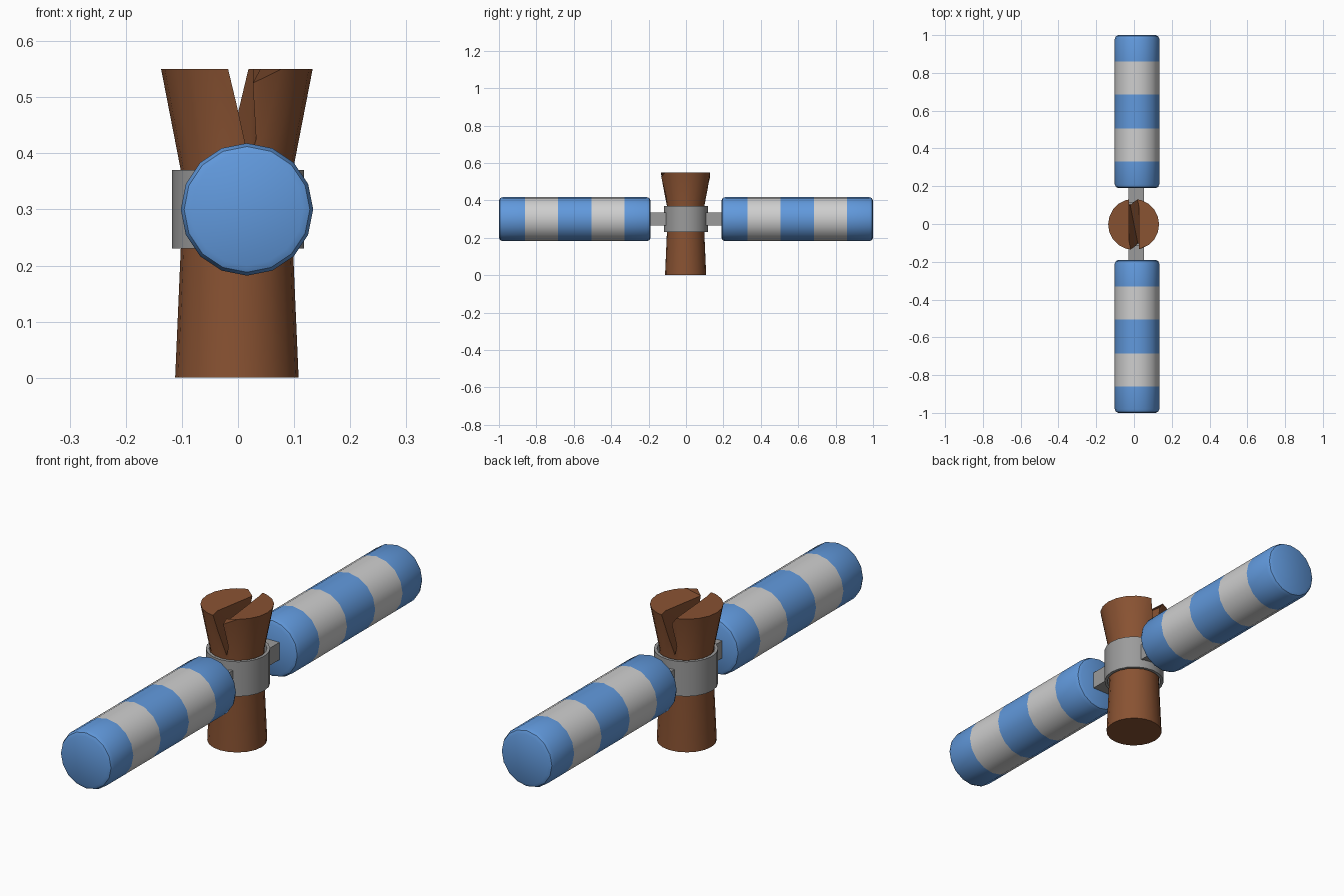
import bpy, bmesh, math
from mathutils import Matrix

if "Cube" in bpy.data.objects:
    bpy.data.objects.remove(bpy.data.objects["Cube"])


def mat(name, rgb):
    m = bpy.data.materials.new(name)
    m.diffuse_color = (*rgb, 1)
    m.use_nodes = True
    m.node_tree.nodes["Principled BSDF"].inputs["Base Color"].default_value = m.diffuse_color
    return m


BLUE = mat("blue", (0.12, 0.32, 0.72))
WHITE = mat("pale grey", (0.62, 0.62, 0.62))
GREY = mat("metal grey", (0.33, 0.33, 0.33))
BROWN = mat("bark brown", (0.25, 0.085, 0.032))


def make(name, bm, mats, smooth=None):
    bmesh.ops.recalc_face_normals(bm, faces=bm.faces)
    me = bpy.data.meshes.new(name)
    bm.to_mesh(me)
    bm.free()
    for m in mats:
        me.materials.append(m)
    ob = bpy.data.objects.new(name, me)
    bpy.context.collection.objects.link(ob)
    if smooth:
        shade(ob, smooth)
    return ob


def shade(ob, deg):
    bpy.ops.object.select_all(action='DESELECT')
    ob.select_set(True)
    bpy.context.view_layer.objects.active = ob
    bpy.ops.object.shade_smooth_by_angle(angle=math.radians(deg))


def lathe(profile, sides=16, closed=False):
    """Rings of (radius, height) round z, capped or closed into a tube."""
    bm = bmesh.new()
    rings = [[bm.verts.new((r * math.cos(2 * math.pi * i / sides),
                            r * math.sin(2 * math.pi * i / sides), z))
              for i in range(sides)] for r, z in profile]
    pairs = list(zip(rings, rings[1:]))
    if closed:
        pairs.append((rings[-1], rings[0]))
    for a, b in pairs:
        for i in range(sides):
            j = (i + 1) % sides
            bm.faces.new((a[i], a[j], b[j], b[i]))
    if not closed:
        bm.faces.new(rings[0])
        bm.faces.new(rings[-1])
    return bm


# post: flared trunk
bm = lathe([(0.11, 0), (0.1, 0.23), (0.1, 0.37), (0.135, 0.55)], 20)
bm.transform(Matrix.Translation((-0.002, -0.002, 0)))
post = make("post", bm, [BROWN])

# twisted wedge that splits the top of the post
bm = bmesh.new()
for s in (1, -1):
    for x in (0.024, -0.024):
        bm.verts.new((x, 0.17 * s, 0.6))
    bm.verts.new((-0.034 * s, 0.17 * s, 0.385))
bmesh.ops.convex_hull(bm, input=bm.verts)
cutter = make("split_cutter", bm, [])
cutter.hide_render = True
mod = post.modifiers.new("split", 'BOOLEAN')
mod.operation, mod.object, mod.solver = 'DIFFERENCE', cutter, 'EXACT'
bpy.context.view_layer.objects.active = post
bpy.ops.object.modifier_apply(modifier="split")
bpy.data.objects.remove(cutter)

# one corner of each half dips towards the split
for v in post.data.vertices:
    x, y, z = v.co
    if z > 0.545 and abs(x) < 0.03 and x * y < 0:
        v.co.z -= 0.025
shade(post, 30)

# collar round the post
bm = lathe([(0.106, 0.23), (0.118, 0.23), (0.118, 0.37), (0.106, 0.37)], 20, True)
make("collar", bm, [GREY], 30)

# striped padded bars and their brackets, front and back
END = [(0.1, 0.0), (0.112, 0.006), (0.118, 0.02)]
STRIPES = [0.14, 0.315, 0.495, 0.67]
L = 0.81
profile = END + [(0.118, s) for s in STRIPES] + [(r, L - d) for r, d in reversed(END)]
for side, sgn in (("front", -1), ("back", 1)):
    bm = lathe(profile, 16)
    for f in bm.faces:
        z = f.calc_center_median().z
        f.material_index = sum(z > s for s in STRIPES) % 2
    bm.transform(Matrix.Translation((0.016, sgn, 0.3)) @
                 Matrix.Rotation(sgn * math.pi / 2, 4, 'X'))
    make(side + "_bar", bm, [BLUE, WHITE], 40)

    bm = bmesh.new()
    bmesh.ops.create_cube(bm, size=1)
    bm.transform(Matrix.Translation((0.012, sgn * 0.152, 0.3)) @
                 Matrix.Diagonal((0.08, 0.09, 0.07, 1)))
    make(side + "_bracket", bm, [GREY])
